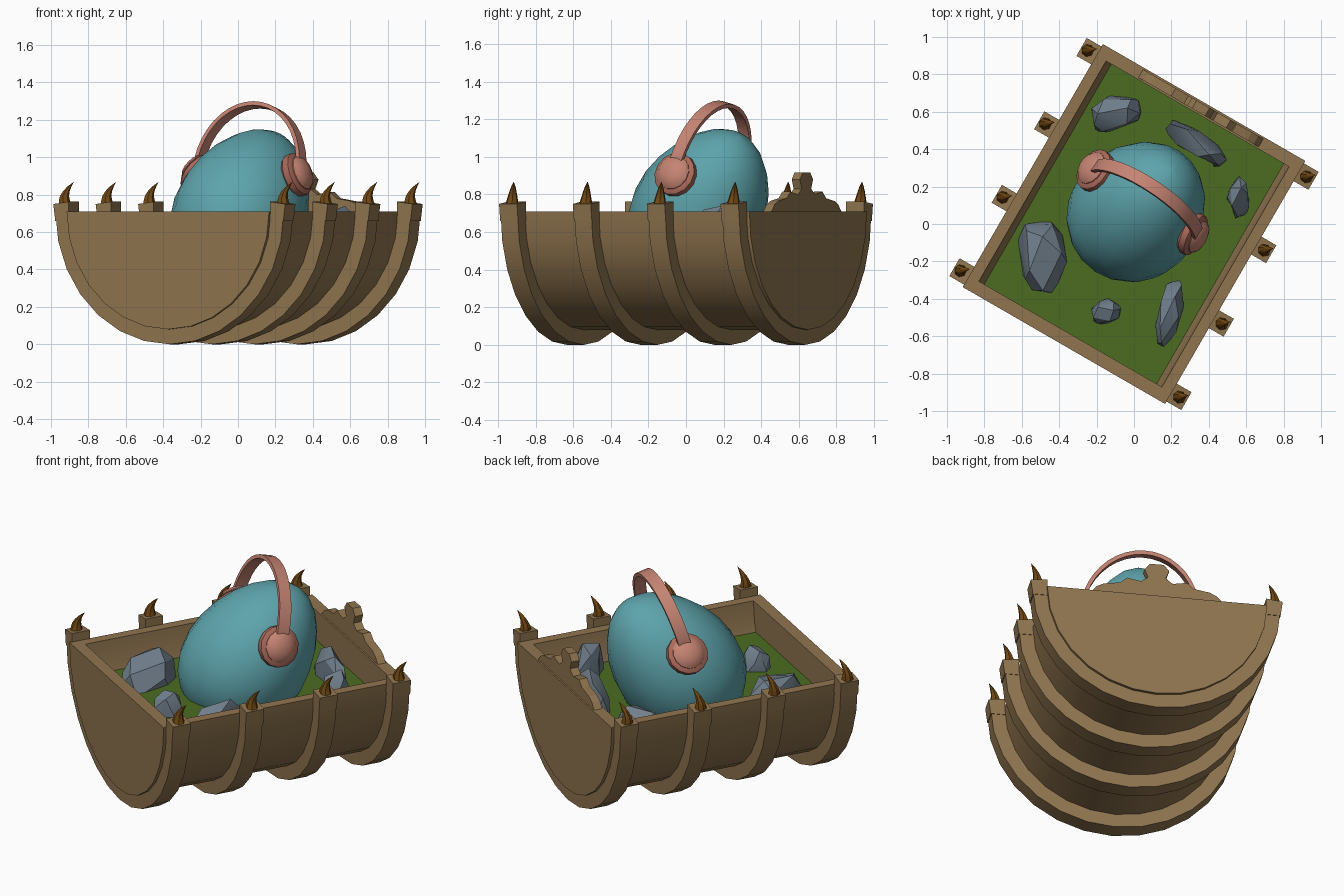
import bpy, bmesh, math, random
from mathutils import Matrix, Vector

cube = bpy.data.objects.get("Cube")
if cube:
    bpy.data.objects.remove(cube, do_unlink=True)

TURN = Matrix.Rotation(math.radians(-30), 4, 'Z')   # the crib stands turned
RIM, GRASS = 0.71, 0.53


def material(name, r, g, b):
    m = bpy.data.materials.new(name)
    m.use_nodes = True
    m.diffuse_color = (r, g, b, 1)
    bsdf = m.node_tree.nodes["Principled BSDF"]
    bsdf.inputs["Base Color"].default_value = (r, g, b, 1)
    bsdf.inputs["Roughness"].default_value = 0.8
    return m


wood = material("tan wood", 0.28, 0.178, 0.078)
grass_green = material("grass green", 0.07, 0.15, 0.014)
stone = material("blue grey stone", 0.17, 0.22, 0.27)
teal = material("teal shell", 0.11, 0.37, 0.41)
salmon = material("salmon", 0.56, 0.23, 0.17)
dark_salmon = material("dark salmon", 0.40, 0.14, 0.10)
horn = material("brown horn", 0.17, 0.065, 0.006)


def finish(name, bm, mat, matrix=Matrix(), smooth=None):
    bmesh.ops.recalc_face_normals(bm, faces=bm.faces)
    mesh = bpy.data.meshes.new(name)
    bm.to_mesh(mesh)
    bm.free()
    mesh.transform(matrix)
    mesh.materials.append(mat)
    ob = bpy.data.objects.new(name, mesh)
    bpy.context.collection.objects.link(ob)
    if smooth:
        bpy.ops.object.select_all(action='DESELECT')
        ob.select_set(True)
        bpy.context.view_layer.objects.active = ob
        bpy.ops.object.shade_smooth_by_angle(angle=math.radians(smooth))
    return ob


def loft(rings, closed=False):
    """Skin a list of equal point rings, capped unless closed."""
    bm = bmesh.new()
    vs = [[bm.verts.new(p) for p in ring] for ring in rings]
    n = len(vs[0])
    pairs = list(zip(vs, vs[1:])) + ([(vs[-1], vs[0])] if closed else [])
    for a, b in pairs:
        for i in range(n):
            j = (i + 1) % n
            bm.faces.new((a[i], a[j], b[j], b[i]))
    if not closed:
        bm.faces.new(vs[0])
        bm.faces.new(vs[-1])
    return bm


def half_bowl(a, b, steps=14):
    """Lower half of an ellipse hanging from the rim, as (u, z) points."""
    angles = [math.pi * (1 + i / steps) for i in range(steps + 1)]
    return [(a * math.cos(t), RIM + b * math.sin(t)) for t in angles]


def hoop(name, inner, outer, v0, v1):
    rings = [[(p[0], v0, p[1]), (q[0], v0, q[1]), (q[0], v1, q[1]), (p[0], v1, p[1])]
             for p, q in zip(half_bowl(*inner), half_bowl(*outer))]
    finish(name, loft(rings), wood, TURN, 30)


def slab(name, outline, v0, v1, mat=wood):
    finish(name, loft([[(u, v, z) for u, z in outline] for v in (v0, v1)]), mat, TURN)


# Trough with flat end walls
hoop("trough_shell", (0.565, 0.57), (0.625, 0.63), -0.75, 0.75)
slab("front_wall", half_bowl(0.624, 0.629), -0.75, -0.68)
slab("back_wall", half_bowl(0.624, 0.629), 0.68, 0.75)

# Grass bed
bed = 0.54
slab("grass_bed", [(-bed, GRASS - 0.1), (bed, GRASS - 0.1), (bed, GRASS), (-bed, GRASS)],
     -0.69, 0.69, grass_green)


# Ribs with a post and a curved horn at each end
def spike(name, centre):
    rings = []
    for i in range(6):
        t = i / 5
        r = 0.036 * (1 - t) ** 0.75 + 0.001
        c = centre + Vector((0.045 * t * t - 0.012 * math.sin(math.pi * t), 0.01 * t, 0.125 * t))
        rings.append([c + Vector((r * math.cos(k * math.tau / 7), r * math.sin(k * math.tau / 7), 0))
                      for k in range(7)])
    finish(name, loft(rings), horn, smooth=40)


for i, v in enumerate((-0.68, -0.227, 0.227, 0.68)):
    hoop(f"rib_{i + 1}", (0.6, 0.61), (0.705, RIM), v - 0.052, v + 0.052)
    for side, label in ((-1, "right"), (1, "left")):
        slab(f"{label}_post_{i + 1}",
             [(side * 0.622, 0.66), (side * 0.704, 0.66), (side * 0.716, 0.75), (side * 0.622, 0.762)],
             v - 0.055, v + 0.055)
        spike(f"{label}_horn_{i + 1}", TURN @ Vector((side * 0.675, v, 0.742)))

# Carved crest on the back wall
half = [(0.38, 0.70), (0.34, 0.745), (0.3, 0.765), (0.21, 0.78), (0.17, 0.815),
        (0.09, 0.80), (0.05, 0.83), (0.07, 0.88), (0.04, 0.918)]
slab("crest", half + [(-u, z) for u, z in reversed(half)], 0.69, 0.74)

# Tilted egg
rings = []
for i in range(13):
    t = math.cos(math.pi * (0.01 + 0.98 * i / 12))
    r = 0.352 * math.sqrt(1 - t * t) * (1 - 0.15 * t)
    rings.append([(r * math.cos(k * math.tau / 18), r * math.sin(k * math.tau / 18), 0.46 * t)
                  for k in range(18)])
lean = Vector((0.4, 0.45, 0.8)).to_track_quat('Z', 'Y').to_matrix().to_4x4()
finish("egg", loft(rings), teal, Matrix.Translation((0.03, 0.085, 0.74)) @ lean, 60)

# Headband, an arc over the egg
mid, across, rise = Vector((0.06, 0.115, 0.93)), Vector((0.275, -0.18, 0)), Vector((0.04, 0.085, 0.35))
wide = across.cross(rise).normalized() * 0.036
rings = []
for i in range(21):
    t = math.pi * i / 20
    out = across * math.cos(t) + rise * math.sin(t)
    thick = out.normalized() * 0.011
    p = mid + out
    rings.append([p - wide - thick, p + wide - thick, p + wide + thick, p - wide + thick])
finish("headband", loft(rings), salmon, smooth=35)


# Ear cups: a ring with a domed pad
def turned(name, profile, mat, matrix):
    finish(name, loft([[(r * math.cos(k * math.tau / 14), r * math.sin(k * math.tau / 14), z)
                        for k in range(14)] for r, z in profile]), mat, matrix, 35)


for label, pos, facing in (("left", (0.325, -0.06, 0.91), (0.82, -0.42, 0.32)),
                           ("right", (-0.215, 0.29, 0.925), (-0.62, 0.42, 0.6))):
    m = Matrix.Translation(pos) @ Vector(facing).to_track_quat('Z', 'Y').to_matrix().to_4x4()
    turned(f"{label}_cup_ring", [(0.1, -0.05), (0.118, -0.03), (0.118, 0.005), (0.095, 0.02)], dark_salmon, m)
    turned(f"{label}_cup_pad", [(0.094, 0.0), (0.094, 0.025), (0.075, 0.045), (0.04, 0.058), (0.008, 0.062)],
           salmon, m)

# Rocks: x, y, length, width, height above the grass, heading
random.seed(4)
rocks = [(-0.49, -0.17, 0.43, 0.27, 0.17, 97), (-0.1, 0.59, 0.30, 0.2, 0.16, 18),
         (0.33, 0.43, 0.4, 0.14, 0.18, -34), (0.56, 0.14, 0.23, 0.13, 0.22, 88),
         (-0.15, -0.47, 0.17, 0.14, 0.14, 20), (0.19, -0.47, 0.39, 0.14, 0.16, 78)]
for i, (x, y, length, width, height, heading) in enumerate(rocks):
    bm = bmesh.new()
    for k in range(22):
        z = 1 - 2 * (k + 0.5) / 22
        a = k * 2.4 + random.uniform(-0.4, 0.4)
        r = math.sqrt(1 - z * z) ** 0.6
        bm.verts.new((r * math.cos(a) * length / 2, r * math.sin(a) * width / 2, z * height))
    hull = bmesh.ops.convex_hull(bm, input=bm.verts)
    bmesh.ops.delete(bm, geom=hull["geom_interior"], context='VERTS')
    bmesh.ops.dissolve_limit(bm, angle_limit=math.radians(14), verts=bm.verts, edges=bm.edges)
    place = Matrix.Translation((x, y, GRASS)) @ Matrix.Rotation(math.radians(heading), 4, 'Z')
    finish(f"rock_{i + 1}", bm, stone, place, 25)
